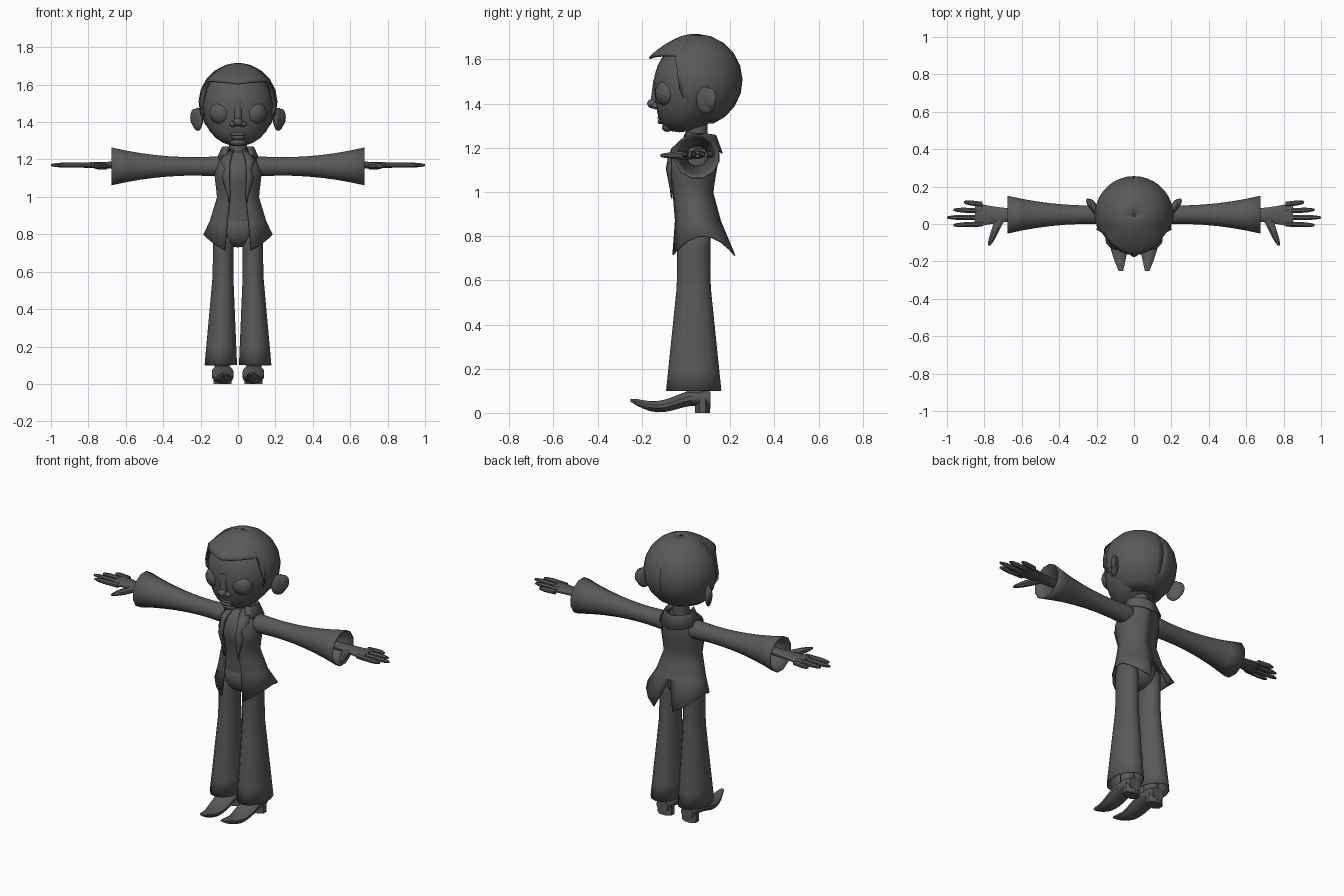
import bpy, bmesh, math
from math import sin, cos, pi, radians

cube = bpy.data.objects.get("Cube")
if cube:
    bpy.data.objects.remove(cube)

charcoal = (0.1, 0.1, 0.1, 1)
material = bpy.data.materials.new("charcoal grey")
material.use_nodes = True
material.diffuse_color = charcoal
shader = material.node_tree.nodes["Principled BSDF"]
shader.inputs["Base Color"].default_value = charcoal
shader.inputs["Roughness"].default_value = 0.8


def finish(name, bm, mirror=False, thickness=0):
    """Turn a bmesh into a smooth shaded object, mirrored across x if asked."""
    bmesh.ops.recalc_face_normals(bm, faces=bm.faces)
    mesh = bpy.data.meshes.new(name)
    bm.to_mesh(mesh)
    bm.free()
    mesh.materials.append(material)
    part = bpy.data.objects.new(name, mesh)
    bpy.context.collection.objects.link(part)
    bpy.ops.object.select_all(action='DESELECT')
    part.select_set(True)
    bpy.context.view_layer.objects.active = part
    bpy.ops.object.shade_smooth_by_angle(angle=radians(40))
    if thickness:
        solid = part.modifiers.new("thickness", 'SOLIDIFY')
        solid.thickness = thickness
        solid.offset = 0
    if mirror:
        part.modifiers.new("mirror", 'MIRROR')
    return part


def skin(name, rows, closed=False, caps=False, **options):
    """Join equally long rows of points with quads."""
    bm = bmesh.new()
    verts = [[bm.verts.new(point) for point in row] for row in rows]
    count = len(rows[0])
    for lower, upper in zip(verts, verts[1:]):
        for i in range(count if closed else count - 1):
            j = (i + 1) % count
            bm.faces.new((lower[i], lower[j], upper[j], upper[i]))
    if caps:
        bm.faces.new(verts[0])
        bm.faces.new(verts[-1])
    return finish(name, bm, **options)


def loft(name, axis, start, end, section, steps=8, sides=12, caps=True, **options):
    """Sweep an ellipse along an axis; section(t) gives its two centres and two radii."""
    rows = []
    for step in range(steps + 1):
        t = step / steps
        centre_a, centre_b, radius_a, radius_b = section(t)
        row = []
        for side in range(sides):
            turn = math.tau * (side + 0.5) / sides
            point = [centre_a + radius_a * cos(turn), centre_b + radius_b * sin(turn)]
            point.insert("XYZ".index(axis), start + (end - start) * t)
            row.append(point)
        rows.append(row)
    return skin(name, rows, closed=True, caps=caps, **options)


def ball(name, centre, size, tilt=0, segments=16, **options):
    """Ellipsoid turned about the vertical."""
    bm = bmesh.new()
    bmesh.ops.create_uvsphere(bm, u_segments=segments, v_segments=segments // 2 + 2, radius=1)
    for v in bm.verts:
        x, y, z = (c * s for c, s in zip(v.co, size))
        v.co = (centre[0] + x * cos(tilt) - y * sin(tilt),
                centre[1] + x * sin(tilt) + y * cos(tilt), centre[2] + z)
    return finish(name, bm, **options)


# Head, with the jaw pulled forward
head = ball("head", (0, .035, 1.48), (.192, .182, .21), segments=24)
for v in head.data.vertices:
    v.co.y -= 2 * max(0, 1.45 - v.co.z) ** 2
loft("neck", 'Z', 1.15, 1.33, lambda t: (0, .05, .05, .05), steps=1)


# Hair cap, cut along a hairline that drops past the temples
def hair_point(azimuth, part):
    drop = min(1, max(0, azimuth / 20 - 3))
    wave = max(0, sin(radians(2 * azimuth))) / 80
    hairline = 1.605 + wave - .29 * drop
    polar = .03 + (math.acos((hairline - 1.505) / .205) - .03) * part
    fringe = 1 + .17 * (1 - drop) * max(0, 2 * part - 1) * max(0, cos(radians(azimuth)))
    radius, turn = .205 * sin(polar) * fringe, radians(azimuth)
    return radius * sin(turn), .045 - radius * cos(turn), 1.505 + .205 * cos(polar)


skin("hair", [[hair_point(a, k / 9) for a in range(0, 181, 10)] for k in range(10)],
     mirror=True, thickness=.012)
ball("crown", (0, .045, 1.69), (.06, .06, .018))

# Facial features
ball("eye", (.093, -.088, 1.448), (.062, .05, .06), tilt=.35, mirror=True)
ball("nose_tip", (0, -.15, 1.4), (.026, .026, .022))
ball("nostril", (.026, -.138, 1.39), (.02, .018, .016), mirror=True)
loft("nose_bridge", 'Z', 1.4, 1.51, lambda t: (0, -.138, .02, .024 - .014 * t))
for name, height, width in [("upper_lip", 1.336, .046), ("lower_lip", 1.318, .038)]:
    ball(name, (0, -.115, height), (width, .014, .011))
ball("chin", (0, -.085, 1.292), (.045, .024, .02))
ball("ear", (.216, .09, 1.415), (.02, .05, .062), tilt=-.5, mirror=True)
ball("ear_rim", (.234, .105, 1.425), (.015, .036, .046), tilt=-.5, mirror=True)

# Torso shape: height, half width, front, back
TORSO = [(.8, .185, -.07, .23), (.87, .15, -.055, .155), (1, .11, -.065, .12),
         (1.12, .125, -.09, .14), (1.2, .11, -.06, .15), (1.25, .06, 0, .12)]


def on_torso(height, degrees, outward=0.0):
    """Point on the torso; zero degrees is the front and ninety the left side."""
    for low, high in zip(TORSO, TORSO[1:]):
        if height <= high[0]:
            break
    mix = (height - low[0]) / (high[0] - low[0])
    width, front, back = (a + (b - a) * mix for a, b in zip(low[1:], high[1:]))
    turn = radians(degrees)
    depth = (back - front) / 2 + outward
    return (width + outward) * sin(turn), (front + back) / 2 - depth * cos(turn), height


def levels(bottom, top, steps):
    return [bottom + (top - bottom) * k / steps for k in range(steps + 1)]


skin("shirt", [[on_torso(z, a, -.012) for a in range(0, 360, 20)] for z in levels(.87, 1.24, 9)],
     closed=True, caps=True)
ball("pelvis", (0, .035, .83), (.125, .085, .1))


# Jacket half: open front, hem dipping to front points and split tails
def hem(degrees):
    if degrees == 180:
        return on_torso(.87, degrees)
    x, y, z = on_torso(.8, degrees)
    return x, y, z - .1 * cos(radians(degrees)) ** 2


around = levels(22, 180, 8)
skin("jacket", [[hem(a) for a in around]] +
     [[on_torso(z, a) for a in around] for z in levels(.87, 1.25, 9)],
     mirror=True, thickness=.006)

# Lapels widen upward to a notch
lapel = []
for k, z in enumerate(levels(.97, 1.24, 6)):
    width = 2 + 6 * k - (12 if k == 4 else 0)
    lapel.append([on_torso(z, 20 + width * side, .009) for side in (0, .5, 1)])
skin("lapel", lapel, mirror=True, thickness=.006)

# Folded collar, lower at the back
collar = []
for z, radius, sag in [(1.235, .06, 0), (1.268, .085, .015), (1.205, .115, .03)]:
    turns = [radians(a) for a in levels(35, 180, 6)]
    collar.append([(radius * sin(a), .06 - .9 * radius * cos(a), z - sag * (a / pi) ** 2)
                   for a in turns])
skin("collar", collar, mirror=True, thickness=.006)


# Sleeves flare to open cuffs
def sleeve(t):
    radius = .048 + .11 * (t - .3) ** 2
    return .05, 1.163, radius, radius


loft("sleeve", 'X', .05, .677, sleeve, caps=False, mirror=True, thickness=.006)

# Hands
loft("palm", 'X', .57, .85, lambda t: (.048, 1.17, .033 + .035 * t * t, .022 - .008 * t),
     mirror=True)
names = ["index_finger", "middle_finger", "ring_finger", "little_finger"]
for k, (name, tip) in enumerate(zip(names, (.965, 1, .965, .91))):
    def finger(t):
        radius = .015 - .009 * t ** 6
        return .035 * k + .006 * (k - 1) * t, 1.17, radius, radius
    loft(name, 'X', .81, tip, finger, sides=8, mirror=True)
loft("thumb", 'Y', .03, -.116,
     lambda t: (.715 + .06 * t, 1.165, .03 - .015 * t - .009 * t ** 8, .02 - .013 * t ** 3),
     sides=8, mirror=True)


# Trouser legs flare below the knee to open hems
def trouser(t):
    flare = max(0, .66 - t)
    return .08 + .018 * flare, .035, .053 + .05 * flare, .072 + .076 * flare


loft("trouser_leg", 'Z', .1, .84, trouser, sides=14, caps=False, mirror=True, thickness=.006)


# Pointed boots with raised toes and block heels
def boot(t):
    middle = .048 - .02 * cos(2 * pi * (t - .33))
    return .083 - .013 * (1 - t) ** 3, middle, .012 + .048 * sin(.8 * pi * t), .04 * (t + .01) ** .4


loft("boot", 'Y', -.252, .11, boot, steps=12, mirror=True)
loft("boot_heel", 'Z', 0, .06, lambda t: (.083, .075, .052, .036), steps=1, sides=8, mirror=True)
loft("ankle", 'Z', .07, .22, lambda t: (.086, .045, .04, .045), steps=1, mirror=True)
